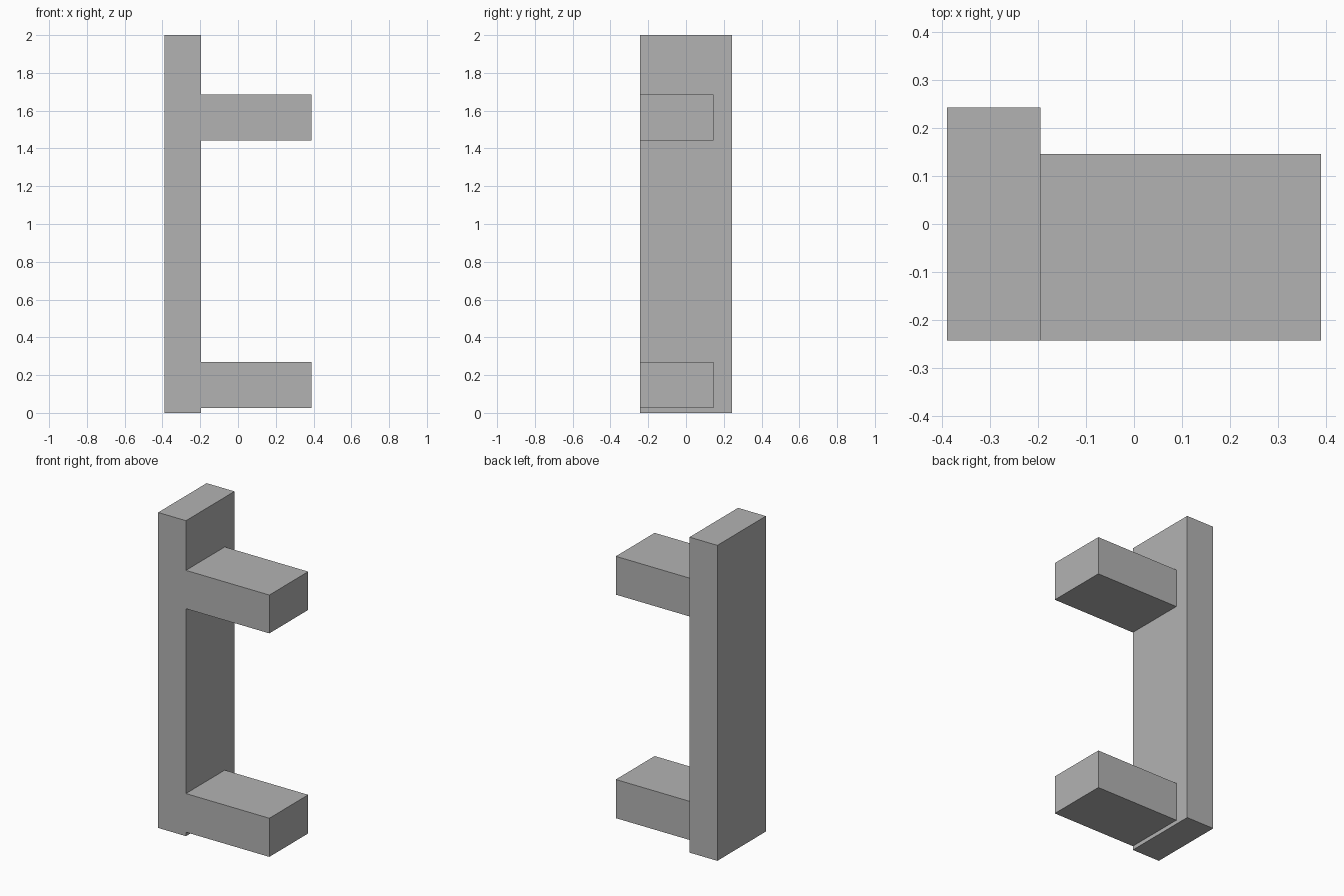
import bpy
import bmesh
from mathutils import Matrix, Vector

cube = bpy.data.objects.get("Cube")
if cube:
    bpy.data.objects.remove(cube, do_unlink=True)

POST_LEFT, POST_RIGHT, ARM_END = -0.39, -0.195, 0.39
HALF_DEPTH, ARM_BACK, HEIGHT = 0.243, 0.146, 2.0
ARM_SPANS = [(0.025, 0.27), (1.442, 1.685)]

# Plain grey material
grey = bpy.data.materials.new("plain_grey")
grey.use_nodes = True
colour = (0.45, 0.45, 0.45, 1)
grey.diffuse_color = colour
grey.node_tree.nodes["Principled BSDF"].inputs["Base Color"].default_value = colour

# Upright post
bm = bmesh.new()
bmesh.ops.create_cube(bm, size=1)
size = Vector((POST_RIGHT - POST_LEFT, 2 * HALF_DEPTH, HEIGHT))
centre = Vector(((POST_LEFT + POST_RIGHT) / 2, 0, HEIGHT / 2))
bmesh.ops.transform(bm, matrix=Matrix.LocRotScale(centre, None, size), verts=bm.verts)


def cut(point, normal):
    bmesh.ops.bisect_plane(bm, geom=bm.verts[:] + bm.edges[:] + bm.faces[:],
                           plane_co=point, plane_no=normal)


# Outline the arm roots on the post, then extrude both arms
cut((0, ARM_BACK, 0), (0, 1, 0))
for span in ARM_SPANS:
    for z in span:
        cut((0, 0, z), (0, 0, 1))
bm.normal_update()


def is_arm_root(face):
    c = face.calc_center_median()
    return (face.normal.x > 0.9 and c.y < ARM_BACK
            and any(low < c.z < high for low, high in ARM_SPANS))


roots = [f for f in bm.faces if is_arm_root(f)]
ends = bmesh.ops.extrude_discrete_faces(bm, faces=roots)["faces"]
for end in ends:
    bmesh.ops.translate(bm, vec=(ARM_END - POST_RIGHT, 0, 0), verts=end.verts[:])

# Merge flat regions back into clean faces
bmesh.ops.dissolve_limit(bm, angle_limit=0.01, verts=bm.verts[:], edges=bm.edges[:])
bmesh.ops.recalc_face_normals(bm, faces=bm.faces[:])

mesh = bpy.data.meshes.new("post_with_arms")
bm.to_mesh(mesh)
bm.free()
mesh.materials.append(grey)
bpy.context.collection.objects.link(bpy.data.objects.new("post_with_arms", mesh))
